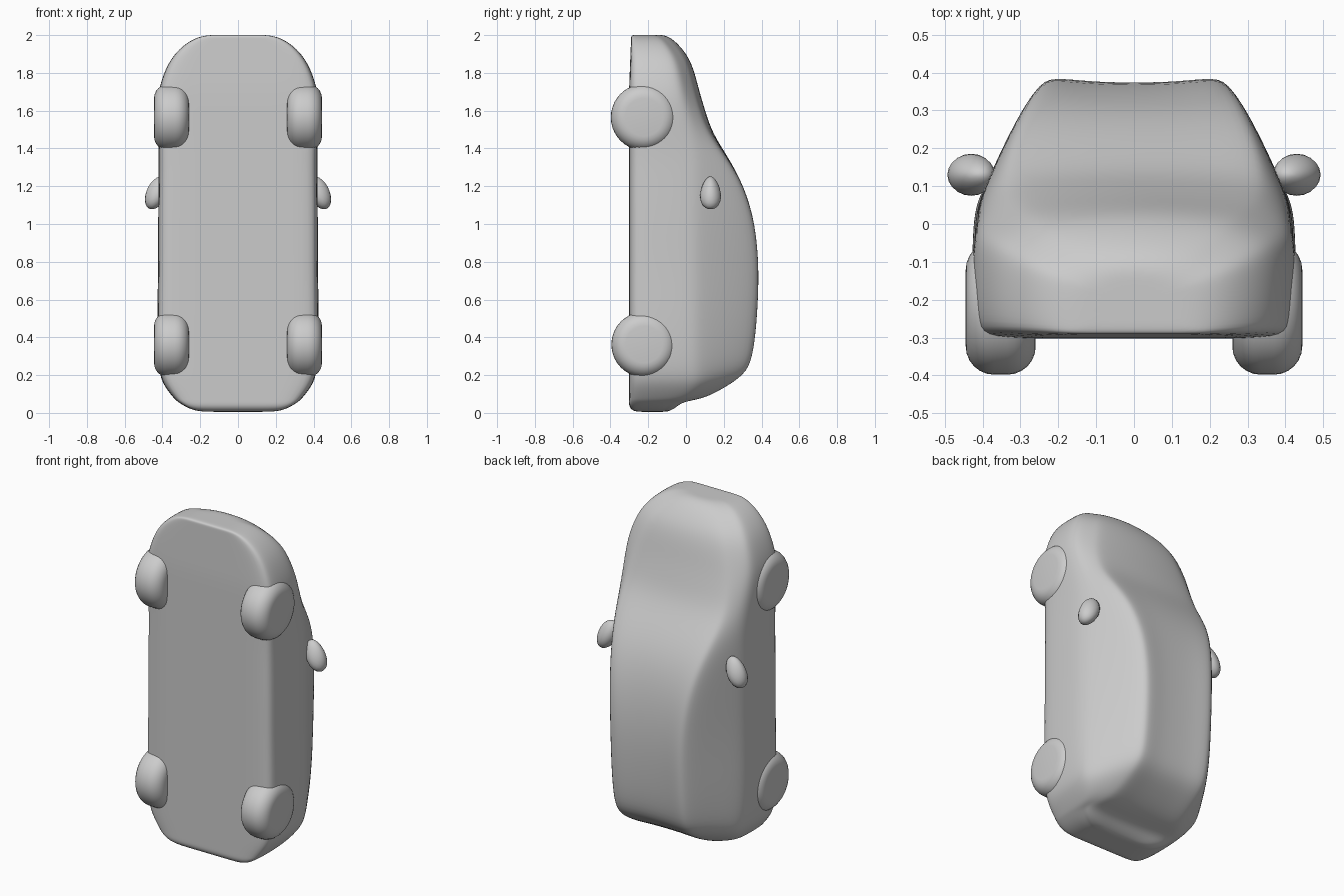
import bpy, bmesh, math
from mathutils import Matrix

cube = bpy.data.objects.get("Cube")
if cube:
    bpy.data.objects.remove(cube, do_unlink=True)

grey = bpy.data.materials.new("plain grey")
grey.use_nodes = True
grey.diffuse_color = (0.6, 0.6, 0.6, 1)
grey.node_tree.nodes["Principled BSDF"].inputs["Base Color"].default_value = (0.6, 0.6, 0.6, 1)


def finish(bm, name):
    """Turn a bmesh into a smooth grey object."""
    bmesh.ops.recalc_face_normals(bm, faces=bm.faces)
    for f in bm.faces:
        f.smooth = True
    mesh = bpy.data.meshes.new(name)
    bm.to_mesh(mesh)
    bm.free()
    mesh.materials.append(grey)
    ob = bpy.data.objects.new(name, mesh)
    bpy.context.collection.objects.link(ob)
    return ob


def section(z, w, roof_w, roof_y):
    """Closed cross-section: flat floor, upright flank, sloping cabin side, roof."""
    floor = -0.302 + 0.04 * max(0, z - 1.7) + 0.04 * max(0, 1 - z / 0.035) ** 2
    waist = min(0.08, floor + 0.8 * (roof_y - floor))
    # The roof is slightly hollow, the bonnet slightly domed
    dip = 0.012 - 0.035 * min(1, max(0, (z - 1) / 0.6))
    d = waist - floor
    edge_x, edge_y = roof_w + 0.012, roof_y - 0.015
    half = [(0, floor), (0.5 * w, floor), (0.94 * w, floor), (w, floor + 0.12 * d),
            (1.01 * w, floor + 0.5 * d), (w, floor + 0.85 * d), (0.96 * w, waist),
            ((0.96 * w + edge_x) / 2 + 0.004, (waist + edge_y) / 2),
            (edge_x, edge_y), (roof_w - 0.025, roof_y + 0.003),
            (0.5 * roof_w, roof_y - 0.75 * dip), (0, roof_y - dip)]
    return half + [(-x, y) for x, y in half[-2:0:-1]]


# Body stations from tail to nose: z, half width, roof half width, roof edge y
stations = [
    (0.006, 0.21, 0.19, -0.09), (0.03, 0.275, 0.25, -0.05),
    (0.062, 0.32, 0.28, -0.01), (0.074, 0.335, 0.24, 0.10),
    (0.15, 0.395, 0.235, 0.235), (0.22, 0.415, 0.235, 0.33),
    (0.33, 0.423, 0.237, 0.36), (0.50, 0.425, 0.238, 0.378),
    (0.75, 0.42, 0.238, 0.39), (1.00, 0.42, 0.257, 0.37),
    (1.20, 0.418, 0.29, 0.308), (1.35, 0.416, 0.32, 0.218),
    (1.48, 0.42, 0.335, 0.125), (1.60, 0.425, 0.33, 0.08),
    (1.70, 0.42, 0.31, 0.05), (1.80, 0.39, 0.28, 0.025),
    (1.88, 0.35, 0.25, -0.005), (1.945, 0.29, 0.20, -0.055),
    (1.985, 0.225, 0.16, -0.10), (2.001, 0.16, 0.12, -0.14),
]

# Body shell, lofted through the stations with a flat inner ring at each end
bm = bmesh.new()
outlines = [(s[0], section(*s)) for s in stations]
for at in (0, -1):
    z, loop = outlines[at]
    mid = sum(y for x, y in loop) / len(loop)
    inner = (z, [(0.55 * x, mid + 0.55 * (y - mid)) for x, y in loop])
    outlines.insert(0 if at == 0 else len(outlines), inner)
rings = [[bm.verts.new((x, y, z)) for x, y in loop] for z, loop in outlines]
n = len(rings[0])
for a, b in zip(rings, rings[1:]):
    for i in range(n):
        j = (i + 1) % n
        bm.faces.new((a[i], a[j], b[j], b[i]))
bm.faces.new(rings[0])
bm.faces.new(rings[-1])
body = finish(bm, "car_body")
smooth = body.modifiers.new("smooth", "SUBSURF")
smooth.levels = smooth.render_levels = 2

# Rounded wheels and door mirrors on both sides
for side, s in (("left", 1), ("right", -1)):
    for place, z, r in (("front", 1.565, 0.176), ("rear", 0.362, 0.173)):
        bm = bmesh.new()
        bmesh.ops.create_cone(bm, cap_ends=True, segments=40, radius1=r, radius2=r, depth=0.185)
        rims = [e for e in bm.edges if any(len(f.verts) > 4 for f in e.link_faces)]
        bmesh.ops.bevel(bm, geom=rims, offset=0.075, segments=6, profile=0.5, affect='EDGES')
        bmesh.ops.transform(bm, verts=bm.verts, matrix=Matrix.Translation((s * 0.352, -0.222, z))
                            @ Matrix.Rotation(math.pi / 2, 4, 'Y'))
        finish(bm, f"{place}_{side}_wheel")

    # Mirror housing, swept back towards its tip
    bm = bmesh.new()
    bmesh.ops.create_uvsphere(bm, u_segments=20, v_segments=12, radius=1)
    for v in bm.verts:
        x, y, z = v.co
        taper = 1 - 0.25 * z
        v.co = (s * (0.43 + 0.063 * x), 0.13 + 0.054 * y * taper, 1.165 + 0.08 * z - 0.035 * x)
    finish(bm, f"{side}_door_mirror")
